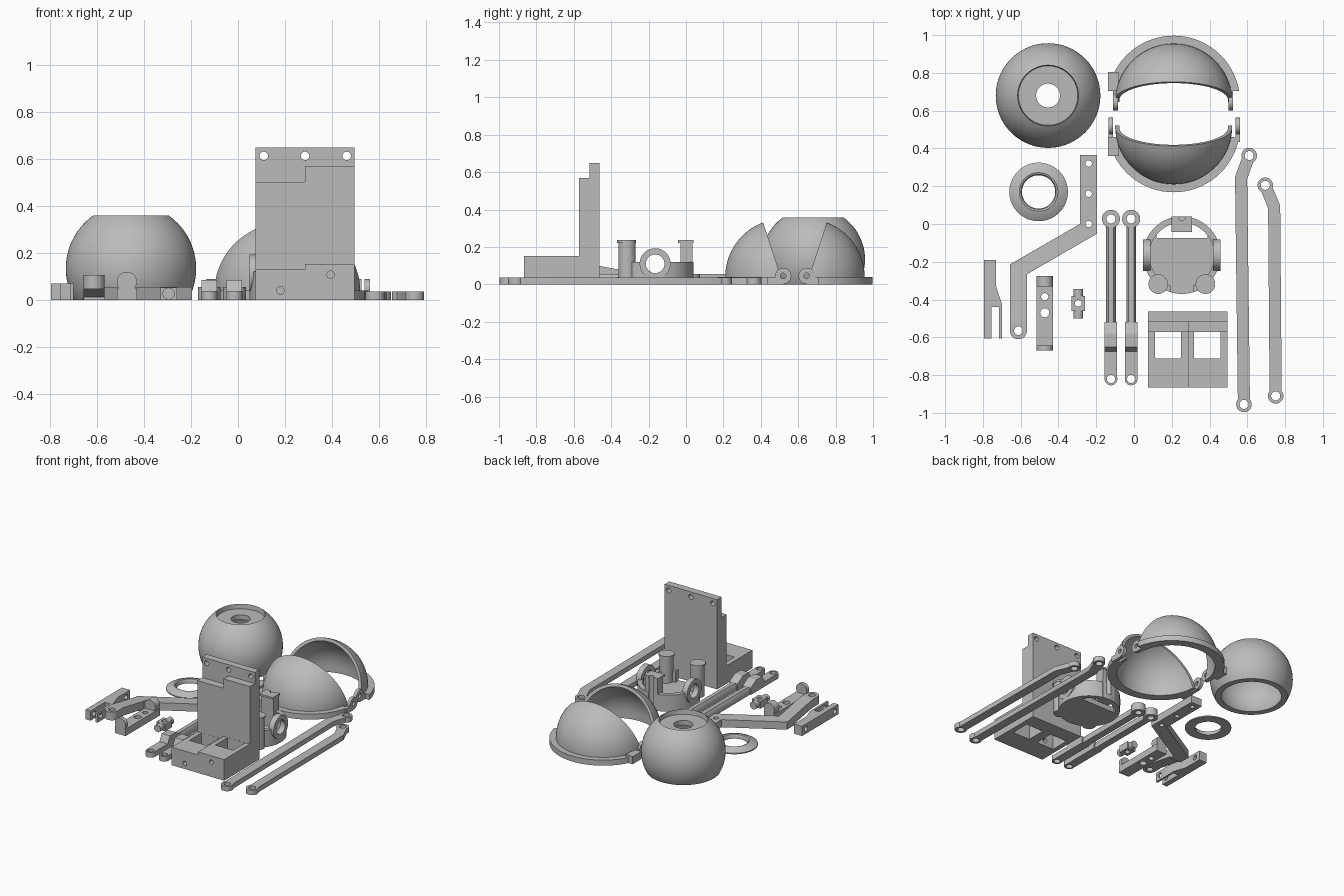
import bpy, bmesh, math
from mathutils import Vector

if "Cube" in bpy.data.objects:
    bpy.data.objects.remove(bpy.data.objects["Cube"])

grey = bpy.data.materials.new("light grey plastic")
grey.diffuse_color = (0.5, 0.5, 0.5, 1)
grey.use_nodes = True
grey.node_tree.nodes["Principled BSDF"].inputs["Base Color"].default_value = grey.diffuse_color


def make(name, bm):
    bmesh.ops.remove_doubles(bm, verts=bm.verts, dist=1e-5)
    bmesh.ops.recalc_face_normals(bm, faces=bm.faces)
    me = bpy.data.meshes.new(name)
    bm.to_mesh(me)
    bm.free()
    me.materials.append(grey)
    ob = bpy.data.objects.new(name, me)
    bpy.context.collection.objects.link(ob)
    return ob


def prism(name, pts, lo, hi, axis='z'):
    place = {'z': lambda a, b, c: (a, b, c), 'x': lambda a, b, c: (c, a, b), 'y': lambda a, b, c: (a, c, b)}[axis]
    bm = bmesh.new()
    low = [bm.verts.new(place(a, b, lo)) for a, b in pts]
    top = [bm.verts.new(place(a, b, hi)) for a, b in pts]
    bm.faces.new(low)
    bm.faces.new(top)
    for i in range(len(pts)):
        j = (i + 1) % len(pts)
        bm.faces.new((low[i], low[j], top[j], top[i]))
    return make(name, bm)


def box(name, x0, x1, y0, y1, z0, z1):
    return prism(name, [(x0, y0), (x1, y0), (x1, y1), (x0, y1)], z0, z1)


def disc(name, a, b, r, lo, hi, axis='z', n=40):
    pts = [(a + r * math.cos(2 * math.pi * i / n), b + r * math.sin(2 * math.pi * i / n)) for i in range(n)]
    return prism(name, pts, lo, hi, axis)


def lathe(name, prof, x, y, n=72):
    """Spin a closed (radius, height) profile about a vertical axis."""
    bm = bmesh.new()
    rings = [[bm.verts.new((x + r * math.cos(2 * math.pi * i / n), y + r * math.sin(2 * math.pi * i / n), z))
              for i in range(n)] for r, z in prof]
    for k in range(len(rings)):
        p, q = rings[k], rings[(k + 1) % len(rings)]
        for i in range(n):
            j = (i + 1) % n
            bm.faces.new((p[i], p[j], q[j], q[i]))
    bmesh.ops.remove_doubles(bm, verts=bm.verts, dist=1e-5)
    bmesh.ops.dissolve_degenerate(bm, edges=bm.edges, dist=1e-5)
    return make(name, bm)


def combine(ob, others, op):
    for o in others:
        m = ob.modifiers.new("cut", 'BOOLEAN')
        m.operation, m.solver, m.object = op, 'EXACT', o
    dg = bpy.context.evaluated_depsgraph_get()
    dg.update()
    me = bpy.data.meshes.new_from_object(ob.evaluated_get(dg))
    ob.modifiers.clear()
    ob.data = me
    for o in others:
        bpy.data.objects.remove(o)
    return ob


def cut(ob, *others):
    return combine(ob, others, 'DIFFERENCE')


def add(ob, *others):
    return combine(ob, others, 'UNION')


def strip(path, w):
    """Outline of constant width w along a 2D path, with mitred bends."""
    p = [Vector(q) for q in path]
    left, right = [], []
    for i, q in enumerate(p):
        d0 = (q - p[i - 1]).normalized() if i else (p[1] - q).normalized()
        d1 = (p[i + 1] - q).normalized() if i < len(p) - 1 else d0
        t = (d0 + d1).normalized()
        o = Vector((-t.y, t.x)) * (w / 2 / t.dot(d0))
        left.append(q + o)
        right.append(q - o)
    return [tuple(v) for v in left + right[::-1]]


def arc(r, zc, a0, a1, n=16):
    return [(r * math.cos(math.radians(a0 + (a1 - a0) * i / n)), zc + r * math.sin(math.radians(a0 + (a1 - a0) * i / n)))
            for i in range(n + 1)]


# Hollow eyeball with a recessed iris seat and a pupil hole
lathe("eyeball", arc(0.277, 0.133, -28.7, 54.5, 24) + [(0.157, 0.325), (0.063, 0.325), (0.063, 0.29)]
      + arc(0.24, 0.133, 41, -33.6, 20), -0.455, 0.68)

# Domed iris washer
lathe("iris_ring", [(0.155, 0), (0.155, 0.008), (0.14, 0.017), (0.12, 0.026), (0.102, 0.032), (0.093, 0.028),
                    (0.088, 0.018), (0.088, 0)], -0.505, 0.17)

# Two eyelids, mirrored front to back
for name, yc, s, ears in (("upper_eyelid", 0.645, 1, (-0.11, 0.5)), ("lower_eyelid", 0.52, -1, (-0.135, 0.537))):
    X = 0.21
    shell = lathe(name, [(0.31, 0)] + arc(0.31, 0.04, 0, 90, 24) + arc(0.288, 0.04, 90, 0, 24) + [(0.288, 0)], X, yc)
    cut(shell, prism("wedge", [(yc - s * 0.033, -0.1), (yc + s * 0.163, 0.5), (yc - s * 0.6, 0.5), (yc - s * 0.6, -0.1)],
                     -1, 1, 'x'))
    rim = lathe("rim", [(0.295, 0), (0.352, 0), (0.352, 0.04), (0.295, 0.04)], X, yc)
    y0, y1 = sorted((yc + s * 0.06, yc - s * 0.6))
    cut(rim, box("rim_cut", -1, 1, y0, y1, -1, 1))
    y0, y1 = sorted((yc + s * 0.06, yc + s * 0.16))
    add(shell, rim, box("tab", -0.137, -0.082, y0, y1, 0, 0.055))
    for e in ears:
        y0, y1 = sorted((yc, yc + s * 0.085))
        ear = add(disc("ear", yc, 0.045, 0.043, e, e + 0.024, 'x'), box("root", e, e + 0.024, y0, y1, 0, 0.04))
        cut(ear, disc("pin_hole", yc, 0.045, 0.015, e - 0.1, e + 0.1, 'x'))
        ear.name = name + "_hinge_ear"

# Cranked arm, its lower leg ramping upwards
arm = prism("cranked_arm", strip([(-0.24, 0.365), (-0.24, -0.025), (-0.61, -0.235)], 0.09)[:], 0, 0.055)
bpy.data.objects.remove(arm)
arm = prism("cranked_arm", strip([(-0.24, 0.365), (-0.24, -0.025), (-0.612, -0.24), (-0.612, -0.3)], 0.09), 0, 0.055)
leg = prism("leg", [(-0.23, 0), (-0.5, 0.046), (-0.57, 0.046), (-0.57, 0.105), (-0.5, 0.105), (-0.23, 0.055)],
            -0.657, -0.567, 'x')
add(arm, leg, disc("tip", -0.612, -0.565, 0.045, 0.046, 0.105))
cut(arm, disc("h", -0.612, -0.565, 0.023, -1, 1), *[disc("h", -0.24, y, 0.017, -1, 1) for y in (0.32, 0.16, 0.0)])

# Forked clevis
fork = prism("clevis_fork", [(-0.795, -0.19), (-0.795, -0.605), (-0.755, -0.605), (-0.755, -0.44), (-0.715, -0.44),
                             (-0.715, -0.605), (-0.7, -0.605), (-0.7, -0.42), (-0.73, -0.33), (-0.73, -0.19)], 0, 0.07)
cut(fork, disc("h", -0.565, 0.036, 0.018, -0.9, -0.6, 'x'), disc("h", -0.235, 0.036, 0.018, -0.9, -0.6, 'x'))

# Rocker plate with an upright rounded lug at each end
rocker = box("rocker_plate", -0.515, -0.43, -0.67, -0.275, 0, 0.05)
for y0, y1 in ((-0.67, -0.642), (-0.33, -0.275)):
    add(rocker, disc("lug", -0.4725, 0.077, 0.0425, y0, y1, 'y'), box("web", -0.507, -0.438, y0, y1, 0.02, 0.077))
cut(rocker, disc("h", -0.4725, -0.385, 0.019, -1, 1), disc("h", -0.4725, -0.47, 0.024, -1, 1))

# Small cross pin block
pin = add(box("cross_pin", -0.33, -0.26, -0.46, -0.38, 0, 0.052), disc("shaft", -0.295, 0.026, 0.026, -0.5, -0.345, 'y'))
cut(pin, disc("h", -0.295, -0.42, 0.018, -1, 1))

# Pair of push rods
for x in (-0.122, -0.015):
    rod = prism("push_rod", [(x - 0.026, 0), (x + 0.026, 0), (x + 0.026, 0.03), (x + 0.014, 0.052), (x - 0.014, 0.052),
                             (x - 0.026, 0.03)], -0.6, 0.02, 'y')
    step = prism("step", [(-0.82, 0), (-0.82, 0.037), (-0.675, 0.037), (-0.65, 0.085), (-0.58, 0.085), (-0.52, 0.05),
                          (-0.52, 0)], x - 0.033, x + 0.033, 'x')
    add(rod, step, disc("eye", x, 0.027, 0.048, 0, 0.055), disc("foot", x, -0.82, 0.034, 0, 0.037))
    cut(rod, disc("h", x, 0.027, 0.024, -1, 1), disc("h", x, -0.82, 0.022, -1, 1))

# Long flat links with a cranked end
for path in ([(0.61, 0.362), (0.567, 0.245), (0.582, -0.955)], [(0.695, 0.205), (0.742, 0.09), (0.75, -0.91)]):
    link = prism("long_link", strip(path, 0.064), 0, 0.036)
    ends = (path[0], path[-1])
    add(link, *[disc("eye", a, b, 0.041, 0, 0.036) for a, b in ends])
    cut(link, *[disc("h", a, b, 0.024, -1, 1) for a, b in ends])

# Servo stand: stepped base with two windows and an upright wall
L, M, R = 0.075, 0.285, 0.495
stand = box("servo_stand", L, R, -0.515, -0.463, 0, 0.648)
add(stand, box("b", L, M, -0.865, -0.5, 0, 0.13), box("b", M, R, -0.865, -0.5, 0, 0.152),
    box("w", L, M, -0.572, -0.5, 0, 0.5), box("w", M, R, -0.572, -0.5, 0, 0.568))
cut(stand, box("c", 0.11, 0.25, -0.712, -0.573, -1, 1), box("c", 0.317, 0.458, -0.712, -0.573, -1, 1),
    disc("h", 0.18, 0.04, 0.016, -1, -0.65, 'y'), disc("h", 0.393, 0.107, 0.016, -1, -0.65, 'y'),
    *[disc("h", x, 0.612, 0.018, -1, 0, 'y') for x in (0.11, 0.285, 0.462)])

# Eye carrier: cup with an open floor, side bearing rings and three posts
cx, cy = 0.253, -0.165
cup = lathe("eye_carrier_cup", [(0.172, 0), (0.205, 0), (0.205, 0.12), (0.172, 0.12)], cx, cy)
floor = disc("floor", cx, cy, 0.19, 0, 0.04, n=72)
cut(floor, box("c", cx - 0.135, cx + 0.135, -0.075, 0.1, -1, 1))
add(cup, floor)
cut(cup, box("c", cx - 0.06, cx + 0.06, -0.5, -0.28, 0.04, 1))
for s in (-1, 1):
    a, b = sorted((cx + s * 0.165, cx + s * 0.205))
    add(cup, disc("ring", cy, 0.11, 0.083, a, b, 'x'))
    post = disc("post", cx + s * 0.125, -0.315, 0.046, 0, 0.225)
    add(cup, post, disc("cap", cx + s * 0.125, -0.318, 0.052, 0.222, 0.236))
cut(cup, disc("h", cy, 0.11, 0.05, -1, 1, 'x'))
add(cup, box("post", cx - 0.05, cx + 0.05, -0.03, 0.036, 0, 0.225), box("cap", cx - 0.055, cx + 0.055, -0.042, 0.04, 0.222, 0.236))
cut(cup, disc("notch", cx, 0.035, 0.018, 0.04, 1))

# Smooth curved surfaces, keep edges crisp
for ob in bpy.context.scene.objects:
    ob.select_set(True)
    bpy.context.view_layer.objects.active = ob
bpy.ops.object.shade_smooth_by_angle(angle=math.radians(30))
